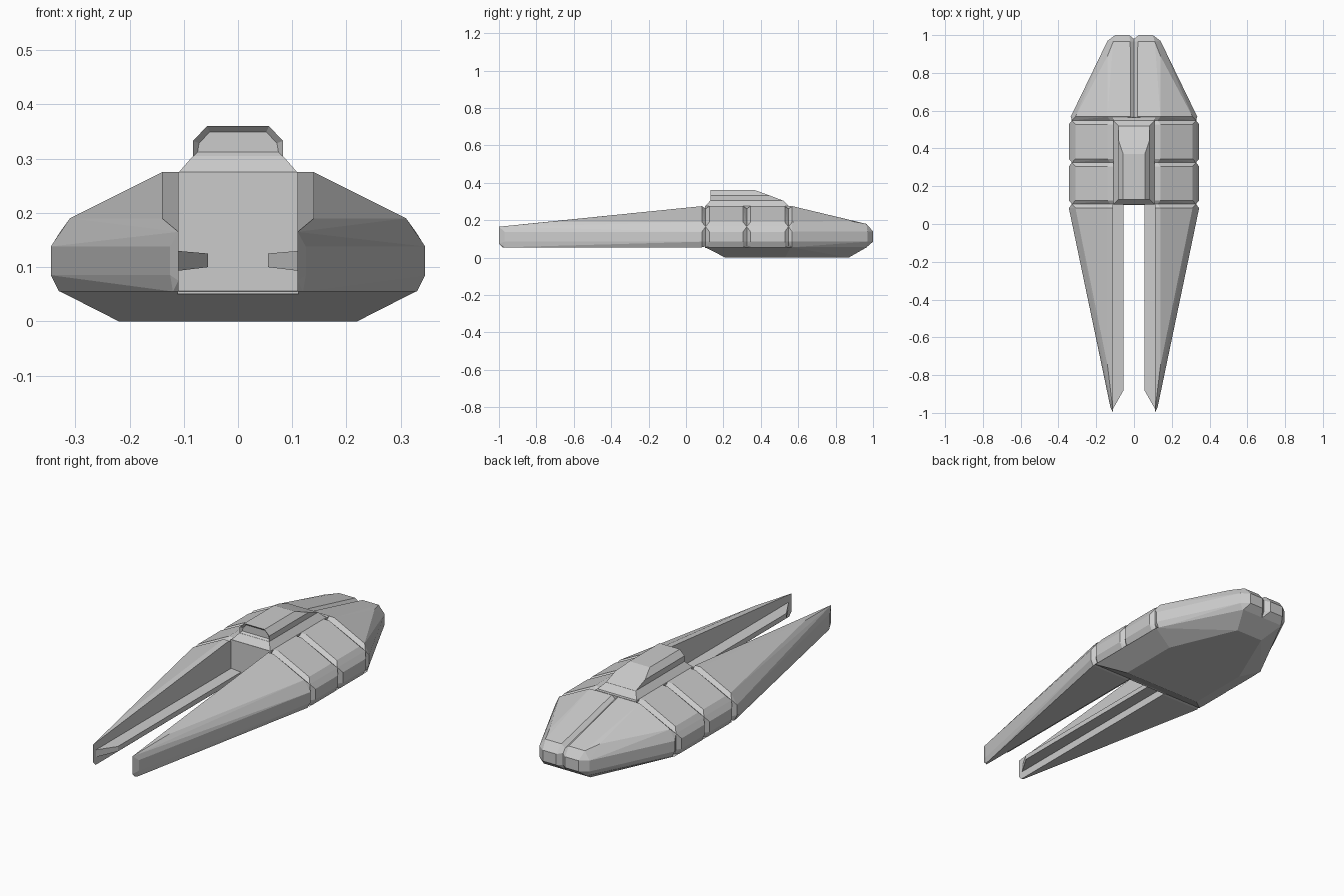
import bpy, bmesh
from math import radians


def hull(name, pts, mirror=False, window=False):
    """Faceted convex part; optionally mirrored across x = 0."""
    bm = bmesh.new()
    for p in pts:
        bm.verts.new(p)
    res = bmesh.ops.convex_hull(bm, input=bm.verts[:])
    junk = [v for v in bm.verts if not v.link_faces]
    bmesh.ops.delete(bm, geom=junk, context='VERTS')
    bmesh.ops.dissolve_limit(bm, angle_limit=radians(1.0),
                             verts=bm.verts[:], edges=bm.edges[:])
    bmesh.ops.recalc_face_normals(bm, faces=bm.faces[:])
    if window:
        face = min(bm.faces, key=lambda f: f.normal.y)
        bmesh.ops.inset_region(bm, faces=[face], thickness=0.012, depth=0)
        bmesh.ops.translate(bm, verts=face.verts[:], vec=(0, 0.012, 0))
    me = bpy.data.meshes.new(name)
    bm.to_mesh(me)
    bm.free()
    ob = bpy.data.objects.new(name, me)
    bpy.context.collection.objects.link(ob)
    if mirror:
        m = ob.modifiers.new("mirror", 'MIRROR')
        m.use_mirror_merge = False
    return ob


def ring(profile, y):
    return [(x, y, z) for x, z in profile]


def both(pts):
    return pts + [(-x, y, z) for x, y, z in pts]


# Half cross-sections (x, z): full width, and the narrowed end of each bevel
full = [(0.11, 0.055), (0.33, 0.055), (0.345, 0.085), (0.345, 0.138),
        (0.31, 0.19), (0.14, 0.275), (0.11, 0.275)]
inset = [(0.11, 0.06), (0.32, 0.06), (0.328, 0.085), (0.328, 0.165),
         (0.125, 0.262), (0.11, 0.262)]

# Side armour segments with bevelled grooves between them
for i, (y0, y1) in enumerate([(0.105, 0.325), (0.325, 0.548)]):
    hull(f"side_segment_{i + 1}",
         ring(inset, y0) + ring(full, y0 + 0.02)
         + ring(full, y1 - 0.02) + ring(inset, y1), mirror=True)

# Long tapering prongs
hull("prong", ring(inset, 0.105) + ring(full, 0.085) + [
    (0.14, -0.75, 0.19), (0.11, -0.75, 0.19),
    (0.11, -1, 0.165), (0.125, -0.97, 0.138), (0.125, -0.97, 0.085),
    (0.11, -1, 0.075), (0.11, -0.98, 0.055), (0.12, -0.97, 0.055)], mirror=True)

# Thin rails along the inner walls of the prongs
hull("prong_rail", [(x, y, z) for x, ye, z0, z1 in
                    [(0.055, -0.88, 0.10, 0.125), (0.112, -0.98, 0.093, 0.13)]
                    for y in (0.11, ye) for z in (z0, z1)], mirror=True)

# Nose halves, split by a centre seam
nose_full = [(0, 0.055), (0, 0.26), (0.018, 0.275), (0.14, 0.275),
             (0.31, 0.19), (0.335, 0.138), (0.335, 0.085), (0.32, 0.055)]
nose_inset = [(0, 0.06), (0, 0.255), (0.125, 0.262), (0.328, 0.165),
              (0.328, 0.085), (0.31, 0.06)]
hull("nose_half", ring(nose_inset, 0.548) + ring(nose_full, 0.568) + [
    (0.14, 0.89, 0.193), (0.02, 0.965, 0.18), (0.11, 0.965, 0.18),
    (0, 0.965, 0.163), (0, 0.98, 0.145), (0, 0.98, 0.085),
    (0.025, 1, 0.14), (0.10, 1, 0.14), (0.025, 1, 0.085), (0.10, 1, 0.085),
    (0.14, 0.97, 0.14), (0.14, 0.97, 0.085),
    (0, 0.965, 0.055), (0.12, 0.965, 0.055)], mirror=True)

# Central body between the segments
hull("centre_body", both([(0.112, y, z) for y in (0.102, 0.565)
                          for z in (0.05, 0.275)]))

# Sloped belly
hull("belly", both([
    (0.33, 0.1, 0.056), (0.33, 0.56, 0.056), (0.12, 0.968, 0.056),
    (0.22, 0.21, 0), (0.22, 0.53, 0), (0.075, 0.87, 0)]))

# Raised cabin: sloped base and upper hood with recessed rear window
hull("cabin_base", both([
    (0.11, 0.102, 0.274), (0.083, 0.13, 0.305),
    (0.11, 0.55, 0.274), (0.083, 0.52, 0.305)]))
hull("cabin_hood", both([
    (0.083, 0.13, 0.304), (0.083, 0.13, 0.333), (0.057, 0.13, 0.36),
    (0.083, 0.52, 0.304), (0.083, 0.445, 0.333), (0.057, 0.37, 0.36)]),
    window=True)
